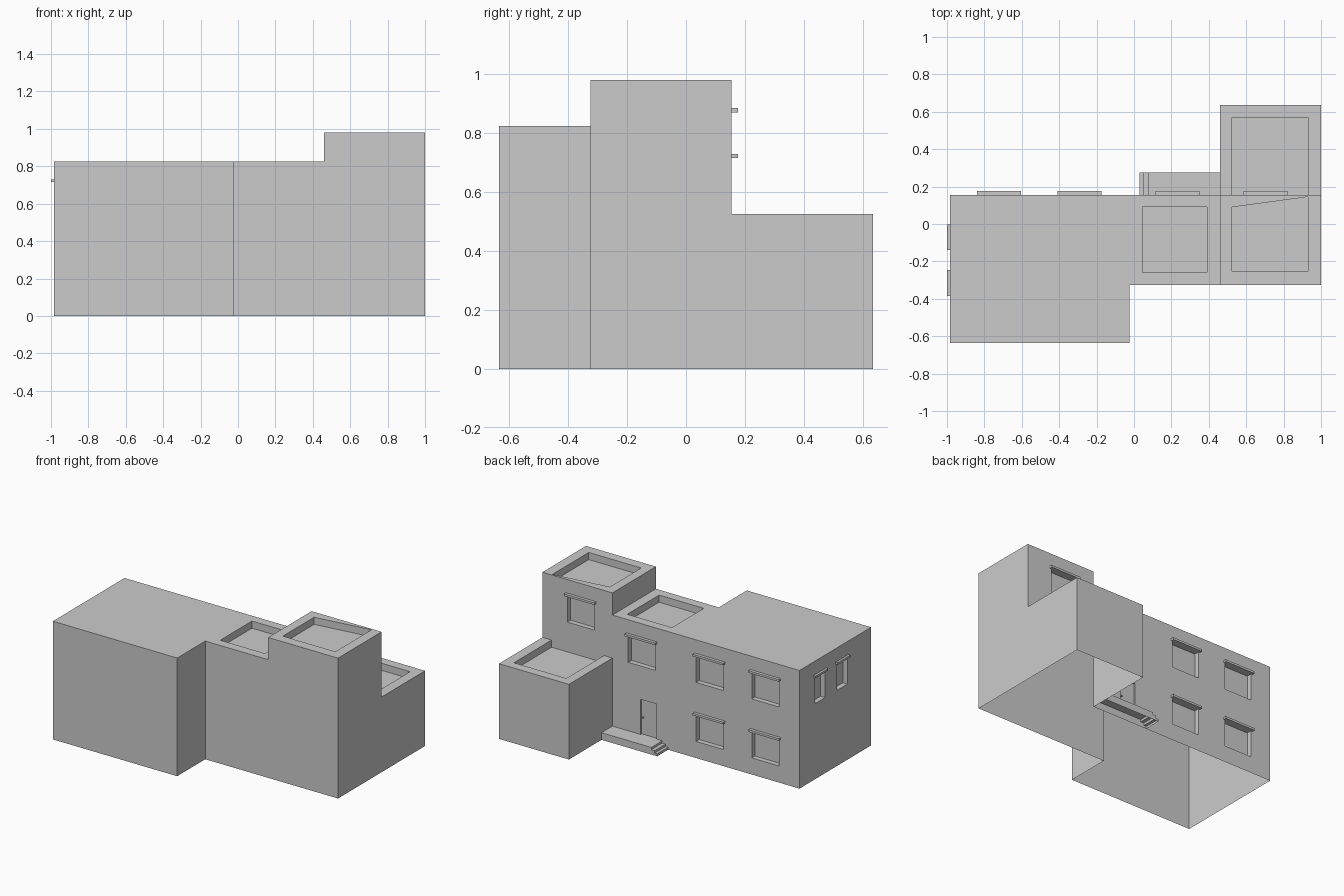
import bpy, bmesh
from mathutils import Vector

if "Cube" in bpy.data.objects:
    bpy.data.objects.remove(bpy.data.objects["Cube"])


def finish(name, bm):
    bmesh.ops.recalc_face_normals(bm, faces=bm.faces)
    me = bpy.data.meshes.new(name)
    bm.to_mesh(me)
    bm.free()
    ob = bpy.data.objects.new(name, me)
    bpy.context.collection.objects.link(ob)
    return ob


def add_prism(bm, pts, direction):
    """Closed prism: polygon pts swept along a vector."""
    d = Vector(direction)
    a = [bm.verts.new(p) for p in pts]
    b = [bm.verts.new(Vector(p) + d) for p in pts]
    n = len(pts)
    bm.faces.new(a)
    bm.faces.new(b[::-1])
    for i in range(n):
        j = (i + 1) % n
        bm.faces.new((a[j], a[i], b[i], b[j]))


def add_box(bm, x0, x1, y0, y1, z0, z1):
    add_prism(bm, [(x0, y0, z0), (x1, y0, z0), (x1, y1, z0), (x0, y1, z0)], (0, 0, z1 - z0))


def box(name, *dims):
    bm = bmesh.new()
    add_box(bm, *dims)
    return finish(name, bm)


# Building mass: a small grid of blocks, faces only on the outer boundary
BREAKS = ([-.985, -.025, .46, 1.0], [-.635, -.325, .155, .635], [0, .525, .825, .98])
STOREYS = [[2, 2, 0], [0, 2, 0], [0, 3, 1]]   # filled levels per [x][y] cell


def filled(c):
    return all(0 <= k < 3 for k in c) and c[2] < STOREYS[c[0]][c[1]]


bm = bmesh.new()
for i in range(27):
    cell = [i // 9, i // 3 % 3, i % 3]
    if not filled(cell):
        continue
    for ax in range(3):
        u, v = (ax + 1) % 3, (ax + 2) % 3
        for side in (0, 1):
            nb = list(cell)
            nb[ax] += 2 * side - 1
            if filled(nb):
                continue
            quad = []
            for du, dv in ((0, 0), (1, 0), (1, 1), (0, 1)):
                k = list(cell)
                k[ax] += side
                k[u] += du
                k[v] += dv
                quad.append(bm.verts.new([BREAKS[a][k[a]] for a in range(3)]))
            bm.faces.new(quad)
bmesh.ops.remove_doubles(bm, verts=bm.verts, dist=.0001)
body = finish("building_walls", bm)

# Openings: lintel left/right edges and lintel underside height
WALL, DEPTH, HEIGHT = .155, .035, .187
back_windows = [(-.84, -.605, .715), (-.41, -.175, .715), (-.84, -.605, .303),
                (-.41, -.175, .303), (.115, .35, .715), (.585, .82, .87)]
side_windows = [(-.14, -.003), (-.385, -.245)]
DOOR = (.12, .242, .05, .295)

cut = bmesh.new()
for a, b, z in back_windows:
    add_box(cut, a + .012, b - .012, WALL - DEPTH, WALL + .01, z - HEIGHT, z)
for a, b in side_windows:
    add_box(cut, -1.0, -.985 + DEPTH, a + .012, b - .012, .715 - HEIGHT, .715)
add_box(cut, DOOR[0], DOOR[1], WALL - .012, WALL + .01, DOOR[2], DOOR[3])
# Sunken roof terraces
add_box(cut, .045, .39, -.26, .09, .775, .85)
add_prism(cut, [(.525, -.255, .93), (.93, -.255, .93), (.93, .145, .93), (.525, .09, .93)], (0, 0, .1))
add_box(cut, .525, .93, WALL, .57, .475, .55)
cutter = finish("opening_cutter", cut)

mod = body.modifiers.new("openings", 'BOOLEAN')
mod.operation, mod.solver, mod.object = 'DIFFERENCE', 'EXACT', cutter
bpy.context.view_layer.objects.active = body
bpy.ops.object.modifier_apply(modifier=mod.name)
bpy.data.objects.remove(cutter)

# Open underside and merged flat faces
bm = bmesh.new()
bm.from_mesh(body.data)
under = [f for f in bm.faces if f.calc_center_median().z < .001]
bmesh.ops.delete(bm, geom=under, context='FACES')
bmesh.ops.dissolve_limit(bm, angle_limit=.01, verts=bm.verts, edges=bm.edges)
bm.to_mesh(body.data)
bm.free()

# Lintels
for i, (a, b, z) in enumerate(back_windows):
    box(f"back_lintel_{i}", a, b, WALL, WALL + .021, z, z + .015)
for i, (a, b) in enumerate(side_windows):
    box(f"side_lintel_{i}", -1.0, -.985, a, b, .715, .73)

# Porch with three steps, and door knob
bm = bmesh.new()
profile = [(.03, 0), (.03, .017), (.05, .017), (.05, .034), (.075, .034), (.075, .05), (.46, .05), (.46, 0)]
add_prism(bm, [(x, WALL, z) for x, z in profile], (0, .12, 0))
bm.faces.ensure_lookup_table()
hidden = [f for f in bm.faces if f.calc_center_median().z < .001 or f.calc_center_median().y < WALL + .001]
bmesh.ops.delete(bm, geom=hidden, context='FACES')
finish("porch_steps", bm)
box("door_knob", .224, .232, WALL - .012, WALL - .002, .165, .173)
